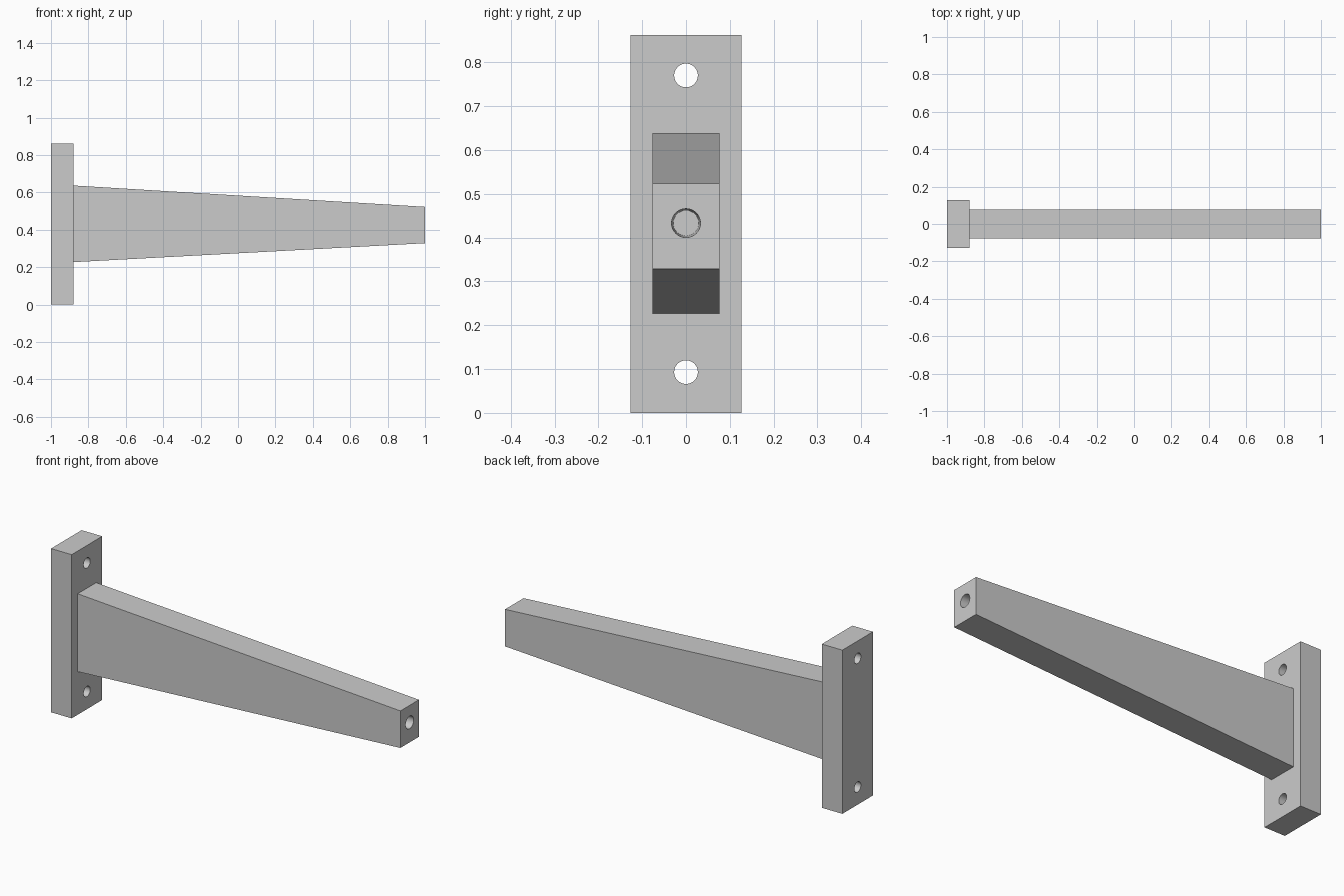
import bpy
import bmesh
from mathutils import Matrix, Vector

cube = bpy.data.objects.get("Cube")
if cube:
    bpy.data.objects.remove(cube, do_unlink=True)

grey = bpy.data.materials.new("plain_grey")
grey.use_nodes = True
colour = (0.6, 0.6, 0.6, 1)
grey.diffuse_color = colour
grey.node_tree.nodes["Principled BSDF"].inputs["Base Color"].default_value = colour


def finish(name, bm):
    """Turn a bmesh into a grey object."""
    bmesh.ops.recalc_face_normals(bm, faces=bm.faces)
    mesh = bpy.data.meshes.new(name)
    bm.to_mesh(mesh)
    bm.free()
    mesh.materials.append(grey)
    obj = bpy.data.objects.new(name, mesh)
    bpy.context.collection.objects.link(obj)
    return obj


def prism(name, profile, half_width):
    """Extrude an x-z outline across y."""
    bm = bmesh.new()
    face = bm.faces.new([bm.verts.new((x, -half_width, z)) for x, z in profile])
    side = bmesh.ops.extrude_face_region(bm, geom=[face])
    verts = [g for g in side["geom"] if isinstance(g, bmesh.types.BMVert)]
    bmesh.ops.translate(bm, verts=verts, vec=Vector((0, 2 * half_width, 0)))
    return finish(name, bm)


def drill(target, name, x0, x1, z, r0, r1):
    """Cut a round hole along x from x0 to x1, radius r0 to r1."""
    bm = bmesh.new()
    place = Matrix.Translation(((x0 + x1) / 2, 0, z)) @ Matrix.Rotation(1.5707963, 4, 'Y')
    bmesh.ops.create_cone(bm, cap_ends=True, segments=48, radius1=r0, radius2=r1,
                          depth=x1 - x0, matrix=place)
    cutter = finish(name, bm)
    cutter.hide_render = True
    cutter.hide_set(True)
    cutter.display_type = 'WIRE'
    mod = target.modifiers.new(name, 'BOOLEAN')
    mod.operation = 'DIFFERENCE'
    mod.solver = 'EXACT'
    mod.object = cutter
    # Bake the cut, then drop the cutter
    bpy.context.view_layer.objects.active = target
    bpy.ops.object.modifier_apply(modifier=name)
    bpy.data.objects.remove(cutter, do_unlink=True)


# Wall plate with two screw holes
plate = prism("wall_plate", [(-1, 0), (-0.88, 0), (-0.88, 0.862), (-1, 0.862)], 0.127)
for label, z in (("lower_screw_hole", 0.093), ("upper_screw_hole", 0.77)):
    drill(plate, label, -1.1, -0.8, z, 0.027, 0.027)

# Tapered arm with a blind socket in its tip
arm = prism("tapered_arm", [(-0.88, 0.227), (1, 0.328), (1, 0.523), (-0.88, 0.637)], 0.077)
drill(arm, "tip_socket", 0.8, 1.001, 0.433, 0.029, 0.033)

# Smooth hole walls, crisp outer edges
for obj in (plate, arm):
    bpy.ops.object.select_all(action='DESELECT')
    obj.select_set(True)
    bpy.context.view_layer.objects.active = obj
    bpy.ops.object.shade_smooth_by_angle(angle=0.5)
